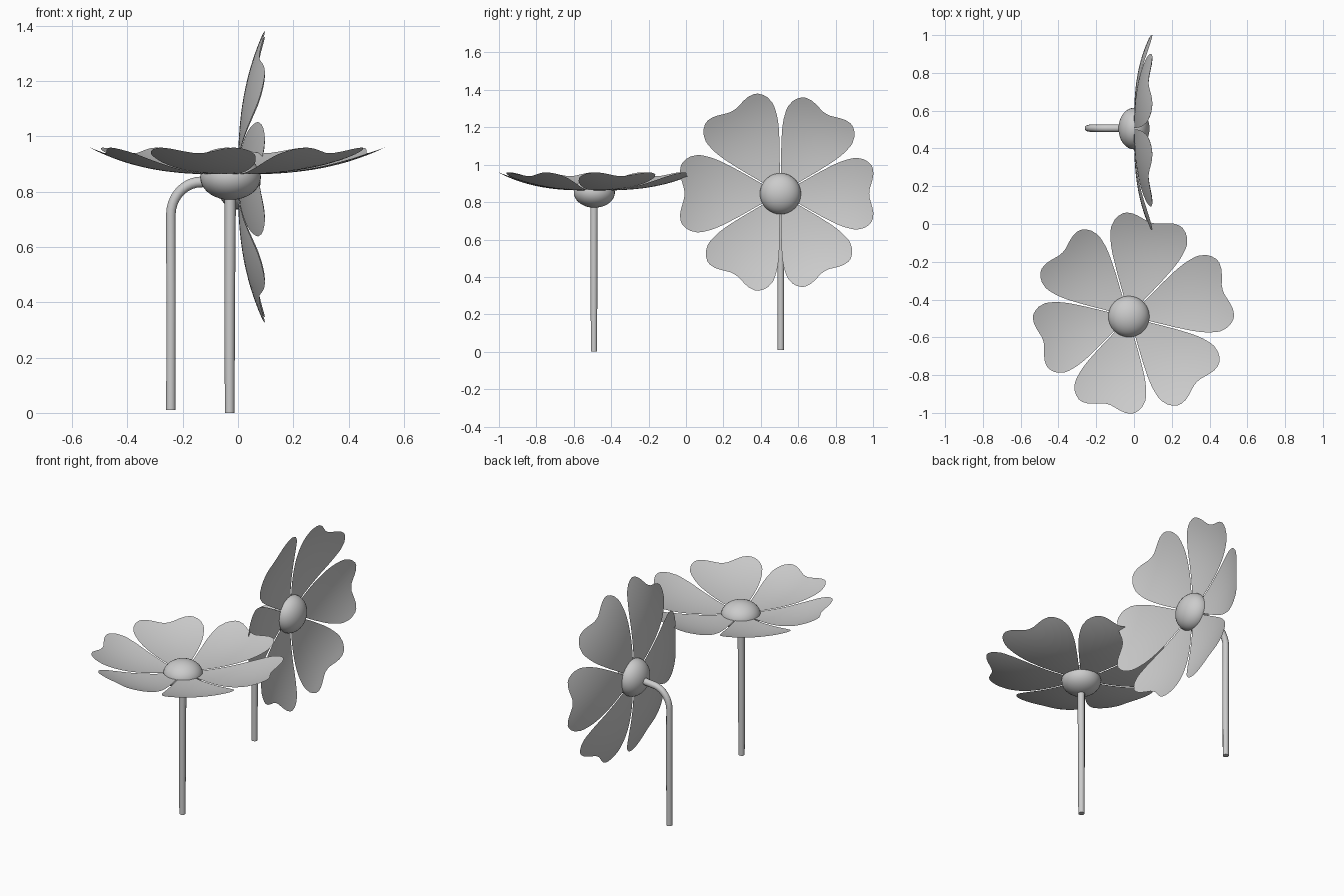
import bpy, bmesh, math
from mathutils import Matrix, Vector

if "Cube" in bpy.data.objects:
    bpy.data.objects.remove(bpy.data.objects["Cube"])

grey = bpy.data.materials.new("plain_grey")
grey.diffuse_color = (0.6, 0.6, 0.6, 1)
grey.use_nodes = True
grey.node_tree.nodes["Principled BSDF"].inputs["Base Color"].default_value = grey.diffuse_color


def interp(x, pts):
    """Smooth-ish lookup in a list of (x, y) points."""
    if x <= pts[0][0]:
        return pts[0][1]
    for (x0, y0), (x1, y1) in zip(pts, pts[1:]):
        if x <= x1:
            return y0 + (y1 - y0) * (x - x0) / (x1 - x0)
    return pts[-1][1]


# petal half width along its length, and length across its width (two lobes, shallow notch)
WIDTH = [(0, 0), (0.1, 0.054), (0.2, 0.111), (0.28, 0.153), (0.33, 0.174),
         (0.38, 0.187), (0.42, 0.19), (0.5, 0.185)]
LENGTH = [(0, 0.468), (0.12, 0.47), (0.25, 0.477), (0.4, 0.485), (0.55, 0.49),
          (0.7, 0.488), (0.8, 0.48), (0.9, 0.461), (0.96, 0.44), (1, 0.405)]
ACROSS = [-1, -.96, -.9, -.8, -.7, -.55, -.4, -.25, -.12, 0,
          .12, .25, .4, .55, .7, .8, .9, .96, 1]


def finish(ob):
    ob.data.materials.append(grey)
    return ob


def petals(name, mat, offset, long_dir, stretch):
    """Six cupped petals around the local z axis; longer towards long_dir."""
    bm = bmesh.new()
    rows = 16
    for i in range(6):
        ang = math.radians(offset + 60 * i)
        s = 1.055 + stretch * math.cos(ang - math.radians(long_dir))
        rot = Matrix.Rotation(ang, 4, 'Z')
        grid = []
        for r in range(rows + 1):
            u = 0.12 + 0.88 * r / rows
            line = []
            for v in ACROSS:
                x = u * interp(abs(v), LENGTH)
                y = v * interp(x, WIDTH)
                z = 0.088 * (x / 0.49) ** 2.8 + 0.6 * y * y
                line.append(bm.verts.new(mat @ rot @ Vector((x * s, y * s, z))))
            grid.append(line)
        for a, b in zip(grid, grid[1:]):
            for j in range(len(ACROSS) - 1):
                bm.faces.new((a[j], b[j], b[j + 1], a[j + 1])).smooth = True
    me = bpy.data.meshes.new(name)
    bm.to_mesh(me)
    bm.free()
    ob = bpy.data.objects.new(name, me)
    bpy.context.collection.objects.link(ob)
    return finish(ob)


def hub(name, mat):
    """Flattened ball in the middle of the flower."""
    bm = bmesh.new()
    bmesh.ops.create_uvsphere(bm, u_segments=32, v_segments=18, radius=1,
                              matrix=mat @ Matrix.Diagonal((0.11, 0.11, 0.082, 1)))
    for f in bm.faces:
        f.smooth = True
    me = bpy.data.meshes.new(name)
    bm.to_mesh(me)
    bm.free()
    ob = bpy.data.objects.new(name, me)
    bpy.context.collection.objects.link(ob)
    return finish(ob)


def stem(name, path):
    """Round stem along a path, slightly thicker at the top."""
    cu = bpy.data.curves.new(name, 'CURVE')
    cu.dimensions = '3D'
    cu.bevel_depth = 0.0175
    cu.bevel_resolution = 3
    cu.use_fill_caps = True
    sp = cu.splines.new('POLY')
    sp.points.add(len(path) - 1)
    for k, (pt, p) in enumerate(zip(sp.points, path)):
        pt.co = (*p, 1)
        pt.radius = 1 + 0.18 * k / (len(path) - 1)
    sp.use_smooth = True
    ob = bpy.data.objects.new(name, cu)
    bpy.context.collection.objects.link(ob)
    return finish(ob)


# flower facing up
up = Matrix.Translation((-0.027, -0.49, 0.862))
petals("upright_petals", up, 16, 32, 0.05)
hub("upright_hub", Matrix.Translation((-0.027, -0.49, 0.852)))
stem("upright_stem", [(-0.03, -0.492, 0), (-0.03, -0.492, 0.4), (-0.028, -0.492, 0.8)])

# flower facing sideways (+x): local x -> y, y -> z, z -> x
turn = Matrix(((0, 0, 1, 0), (1, 0, 0, 0), (0, 1, 0, 0), (0, 0, 0, 1)))
side = Matrix.Translation((0, 0.505, 0.845)) @ turn
petals("sideways_petals", side, 0, 155, 0.045)
hub("sideways_hub", side)
bend = [(-0.243 + 0.11 * (1 - math.cos(math.radians(a))), 0.507,
         0.715 + 0.12 * math.sin(math.radians(a))) for a in range(0, 91, 10)]
stem("sideways_stem", [(-0.243, 0.507, 0.01), (-0.242, 0.507, 0.4)] + bend + [(-0.05, 0.507, 0.843)])
